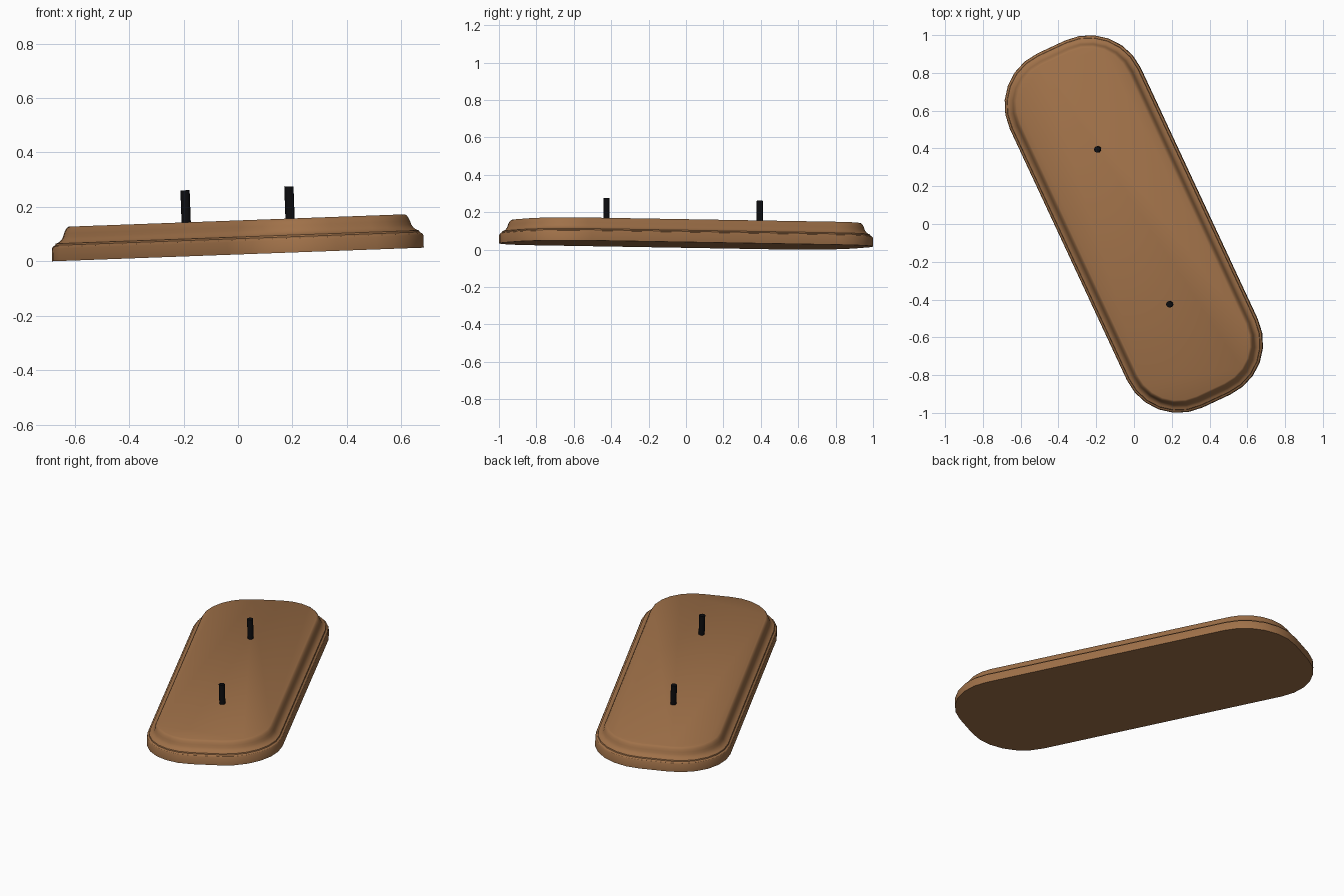
import bpy, bmesh, math
from mathutils import Matrix

if "Cube" in bpy.data.objects:
    bpy.data.objects.remove(bpy.data.objects["Cube"])

TURN = math.radians(25)      # plan rotation of the long axis
TILT = math.radians(-2.1)    # slight lean, right side higher
PLACE = Matrix.Translation((0, 0, 0.025)) @ Matrix.Rotation(TILT, 4, 'Y')


def material(name, col):
    m = bpy.data.materials.new(name)
    m.diffuse_color = (*col, 1)
    m.use_nodes = True
    m.node_tree.nodes["Principled BSDF"].inputs["Base Color"].default_value = m.diffuse_color
    return m


wood = material("brown_wood", (0.35, 0.165, 0.066))
black = material("black_metal", (0.004, 0.004, 0.005))


def finish(bm, name, mat, angle):
    bmesh.ops.recalc_face_normals(bm, faces=bm.faces[:])
    bm.transform(PLACE)
    me = bpy.data.meshes.new(name)
    bm.to_mesh(me)
    bm.free()
    ob = bpy.data.objects.new(name, me)
    bpy.context.collection.objects.link(ob)
    me.materials.append(mat)
    bpy.ops.object.select_all(action='DESELECT')
    ob.select_set(True)
    bpy.context.view_layer.objects.active = ob
    bpy.ops.object.shade_smooth_by_angle(angle=math.radians(angle))
    return ob


# Plaque outline: rounded rectangle, inset by a given amount
A, B, R, SEG = 0.082, 0.734, 0.30, 6


def outline(inset):
    r = R - inset
    pts = []
    for i, (sx, sy) in enumerate([(1, 1), (-1, 1), (-1, -1), (1, -1)]):
        for k in range(SEG + 1):
            a = math.pi / 2 * (i + k / SEG)
            x, y = sx * A + r * math.cos(a), sy * B + r * math.sin(a)
            pts.append((x * math.cos(TURN) - y * math.sin(TURN),
                        x * math.sin(TURN) + y * math.cos(TURN)))
    return pts


# Moulded edge profile (inset, height)
profile = [(0, 0), (0, 0.046), (0.004, 0.053), (0.013, 0.058), (0.015, 0.064),
           (0.026, 0.068), (0.036, 0.076), (0.043, 0.087), (0.047, 0.100),
           (0.053, 0.113), (0.059, 0.121), (0.066, 0.125)]

# Plaque
bm = bmesh.new()
rings = [[bm.verts.new((x, y, h)) for x, y in outline(d)] for d, h in profile]
n = len(rings[0])
for lo, hi in zip(rings, rings[1:]):
    for i in range(n):
        j = (i + 1) % n
        bm.faces.new((lo[i], lo[j], hi[j], hi[i]))
bm.faces.new(rings[0][::-1])
bm.faces.new(rings[-1])
finish(bm, "plaque_base", wood, 30)

# Two upright support pins
for name, x, y in (("rear_pin", -0.186, 0.395), ("front_pin", 0.196, -0.425)):
    bm = bmesh.new()
    bmesh.ops.create_cone(bm, cap_ends=True, segments=12, radius1=0.017,
                          radius2=0.017, depth=0.13,
                          matrix=Matrix.Translation((x, y, 0.178)))
    finish(bm, name, black, 40)
